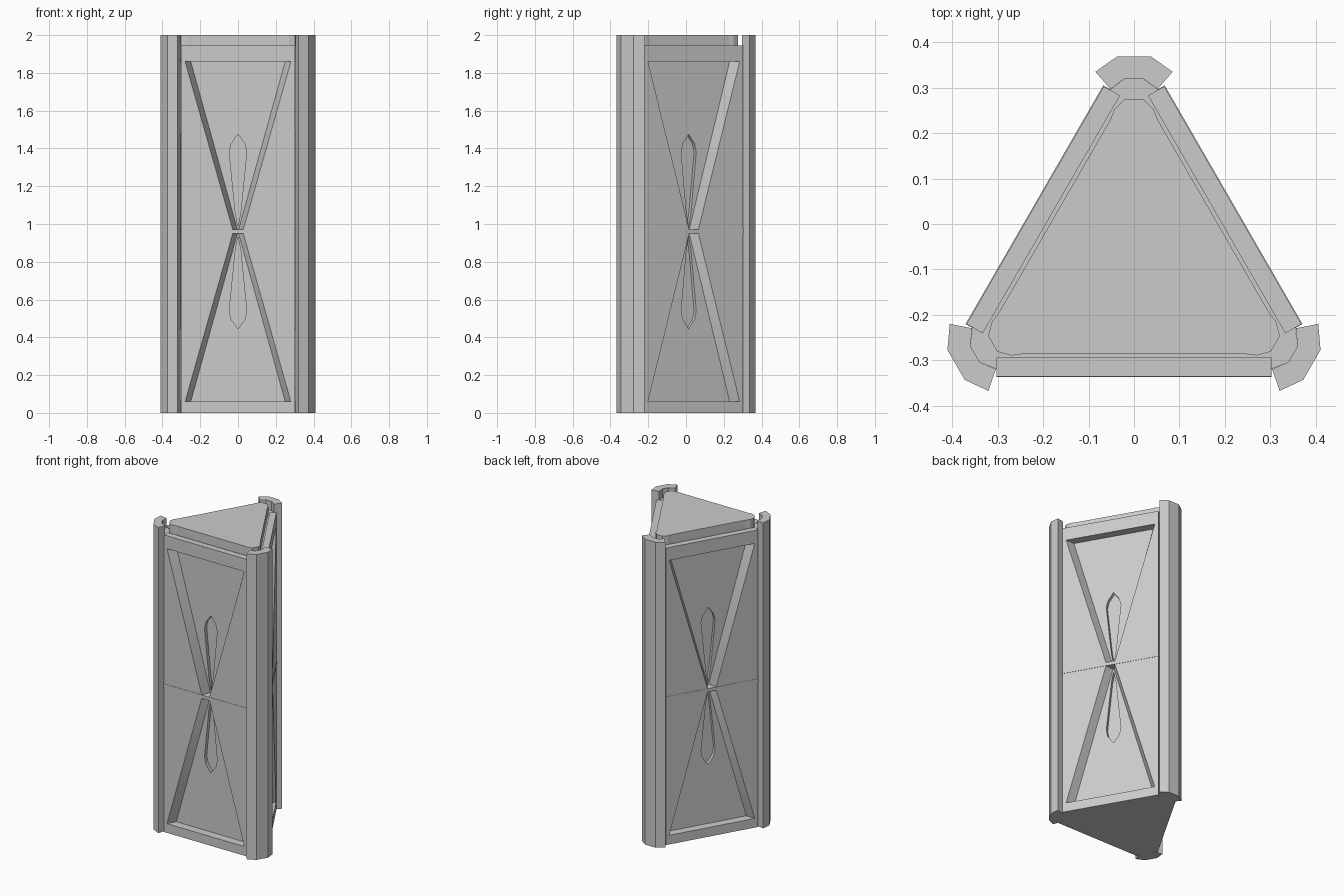
import bpy, bmesh
from math import radians
from mathutils import Matrix, Vector

if "Cube" in bpy.data.objects:
    bpy.data.objects.remove(bpy.data.objects["Cube"], do_unlink=True)

AXIS_Y = -0.084   # axis of the threefold symmetry
MID = 0.96        # height of the cross bar

grey = bpy.data.materials.new("plain_grey")
grey.use_nodes = True
grey.diffuse_color = (0.6, 0.6, 0.6, 1)
grey.node_tree.nodes["Principled BSDF"].inputs["Base Color"].default_value = (0.6, 0.6, 0.6, 1)


def third(i):
    """Turn about the axis by i thirds."""
    return Matrix.Translation((0, AXIS_Y, 0)) @ Matrix.Rotation(radians(120 * i), 4, 'Z')


def finish(bm, name, matrix, smooth=0):
    bmesh.ops.remove_doubles(bm, verts=bm.verts, dist=0.0005)
    bmesh.ops.recalc_face_normals(bm, faces=bm.faces)
    mesh = bpy.data.meshes.new(name)
    bm.to_mesh(mesh)
    bm.free()
    mesh.materials.append(grey)
    obj = bpy.data.objects.new(name, mesh)
    bpy.context.collection.objects.link(obj)
    obj.matrix_world = matrix
    if smooth:
        bpy.ops.object.select_all(action='DESELECT')
        obj.select_set(True)
        bpy.context.view_layer.objects.active = obj
        bpy.ops.object.shade_smooth_by_angle(angle=radians(smooth))
    return obj


def prism(name, outline, z0, z1, matrix):
    bm = bmesh.new()
    base = bm.faces.new([bm.verts.new((x, y, z0)) for x, y in outline])
    ext = bmesh.ops.extrude_face_region(bm, geom=[base], use_keep_orig=True)
    for v in ext["geom"]:
        if isinstance(v, bmesh.types.BMVert):
            v.co.z = z1
    return finish(bm, name, matrix)


def three_corners(corner):
    """Repeat a corner outline round the axis."""
    return [(Matrix.Rotation(radians(120 * i), 3, 'Z') @ Vector((x, y, 0))).xy
            for i in range(3) for x, y in corner]


def mirrored(half):
    """Close a half outline across x = 0, from right to left."""
    return half + [(-x, y) for x, y in reversed(half)]


# Core: base plate, upper ledge and raised cap
ledge = three_corners(mirrored([(0.055, 0.378), (0.02, 0.404)]))
cap = three_corners(mirrored([(0.053, 0.312), (0.043, 0.336), (0.02, 0.359)]))
prism("base_plate", ledge, 0, 0.055, third(0))
prism("top_ledge", ledge, 1.87, 1.94, third(0))
prism("top_cap", cap, 1.9, 2.0, third(0))

# Corner pillars wrapping the core
pillar = mirrored([(0.052, 0.381), (0.085, 0.419), (0.038, 0.452)])
pillar = pillar[:6] + [(-0.02, 0.404), (0.02, 0.404)]
for i, side in enumerate(("back", "left", "right")):
    prism(side + "_pillar", pillar, 0, 2.0, third(-i))


def panel(name, matrix):
    """Framed panel with two sunken triangles, each with a sunken leaf."""
    face, floor, deep = -0.251, -0.197, -0.174
    leaf = [(0, 1.475), (0.036, 1.425), (0.046, 1.38), (0.014, 1.06), (0, 0.985)]
    bm = bmesh.new()

    def add(points, s, flip):
        verts = [bm.verts.new((s * u, d, MID + flip * (z - MID))) for u, d, z in points]
        bm.faces.new(verts)

    for flip, edge in ((1, 1.945), (-1, 1.92)):
        for s in (-1, 1):
            side = 0.302
            rim, rim_in = (0.28, face, 1.86), (0.25, floor, 1.86)
            waist, apex = (0.025, face, MID), (0, floor, MID)
            top, top_in = (0, face, 1.86), (0, floor, 1.86)
            add([(0, face, edge), (side, face, edge), rim, top], s, flip)
            add([(side, face, edge), (side, face, MID), waist, rim], s, flip)
            add([rim, waist, apex, rim_in], s, flip)
            add([top, rim, rim_in, top_in], s, flip)
            add([top_in, rim_in, apex] + [(u, floor, z) for u, z in reversed(leaf)], s, flip)
            add([(u, deep, z) for u, z in leaf], s, flip)
            for (u0, z0), (u1, z1) in zip(leaf, leaf[1:]):
                add([(u0, floor, z0), (u1, floor, z1), (u1, deep, z1), (u0, deep, z0)], s, flip)
            # Outer edges of the panel
            add([(0, face, edge), (side, face, edge), (side, -0.21, edge), (0, -0.21, edge)], s, flip)
            add([(side, face, edge), (side, face, MID), (side, -0.21, MID), (side, -0.21, edge)], s, flip)
    finish(bm, name, matrix, 30)


# Three panels, each with a cross bar
for i, side in enumerate(("front", "left", "right")):
    turn = third(i)
    panel(side + "_panel", turn)
    bar = [(-0.303, -0.18), (-0.303, -0.253), (0.303, -0.253), (0.303, -0.18)]
    prism(side + "_cross_bar", bar, MID - 0.011, MID + 0.011, turn)
